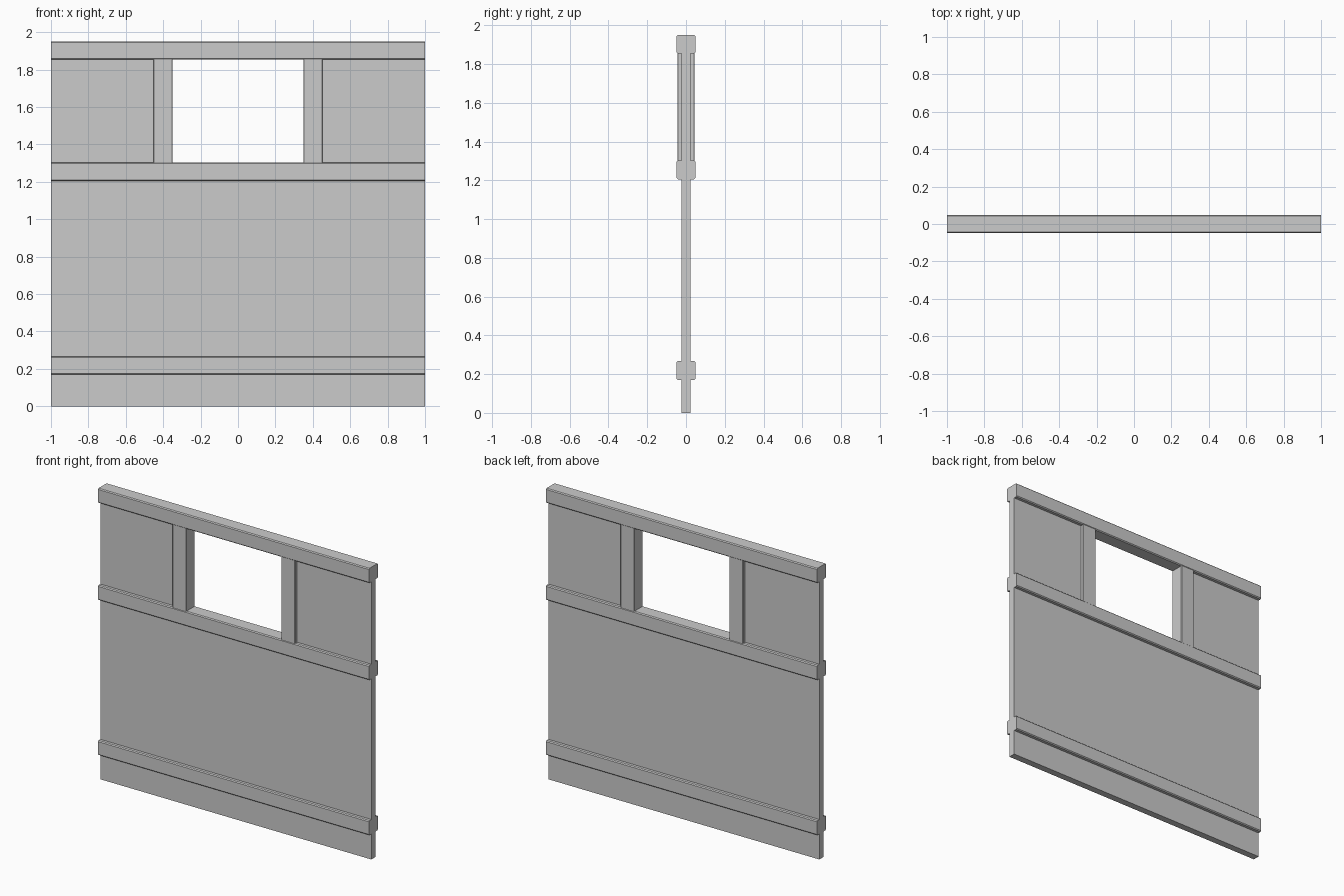
import bpy
import bmesh

cube = bpy.data.objects.get("Cube")
if cube:
    bpy.data.objects.remove(cube)

# Single plain grey
grey = bpy.data.materials.new("plain grey")
grey.use_nodes = True
colour = (0.6, 0.6, 0.6, 1)
grey.diffuse_color = colour
grey.node_tree.nodes["Principled BSDF"].inputs["Base Color"].default_value = colour


def box(name, x, y, z, bevel_axis=None, bevel=0.006):
    """Box from (min, max) ranges; edges along bevel_axis are chamfered."""
    bm = bmesh.new()
    bmesh.ops.create_cube(bm, size=1)
    for v in bm.verts:
        for i, (low, high) in enumerate((x, y, z)):
            v.co[i] = high if v.co[i] > 0 else low
    if bevel_axis is not None:
        edges = [e for e in bm.edges
                 if abs((e.verts[0].co - e.verts[1].co).normalized()[bevel_axis]) > 0.9]
        bmesh.ops.bevel(bm, geom=edges, offset=bevel, segments=1, affect='EDGES')
    mesh = bpy.data.meshes.new(name)
    bm.to_mesh(mesh)
    bm.free()
    mesh.materials.append(grey)
    obj = bpy.data.objects.new(name, mesh)
    bpy.context.collection.objects.link(obj)
    return obj


WIDTH = (-1, 1)
PANEL = (-0.023, 0.023)
RAIL = (-0.048, 0.048)
POST = (-0.045, 0.045)

# Thin panels below and beside the window opening
box("lower_panel", WIDTH, PANEL, (0, 1.21))
for side, x in (("left", (0.45, 1)), ("right", (-1, -0.45))):
    box(side + "_upper_panel", x, PANEL, (1.3, 1.86))

# Horizontal rails across the whole width
for name, z in (("bottom_rail", (0.17, 0.267)),
                ("middle_rail", (1.205, 1.303)),
                ("top_rail", (1.853, 1.95))):
    box(name, WIDTH, RAIL, z, bevel_axis=0)

# Posts framing the window
for side, x in (("left", (0.35, 0.453)), ("right", (-0.453, -0.35))):
    box(side + "_window_post", x, POST, (1.3, 1.856), bevel_axis=2, bevel=0.003)
